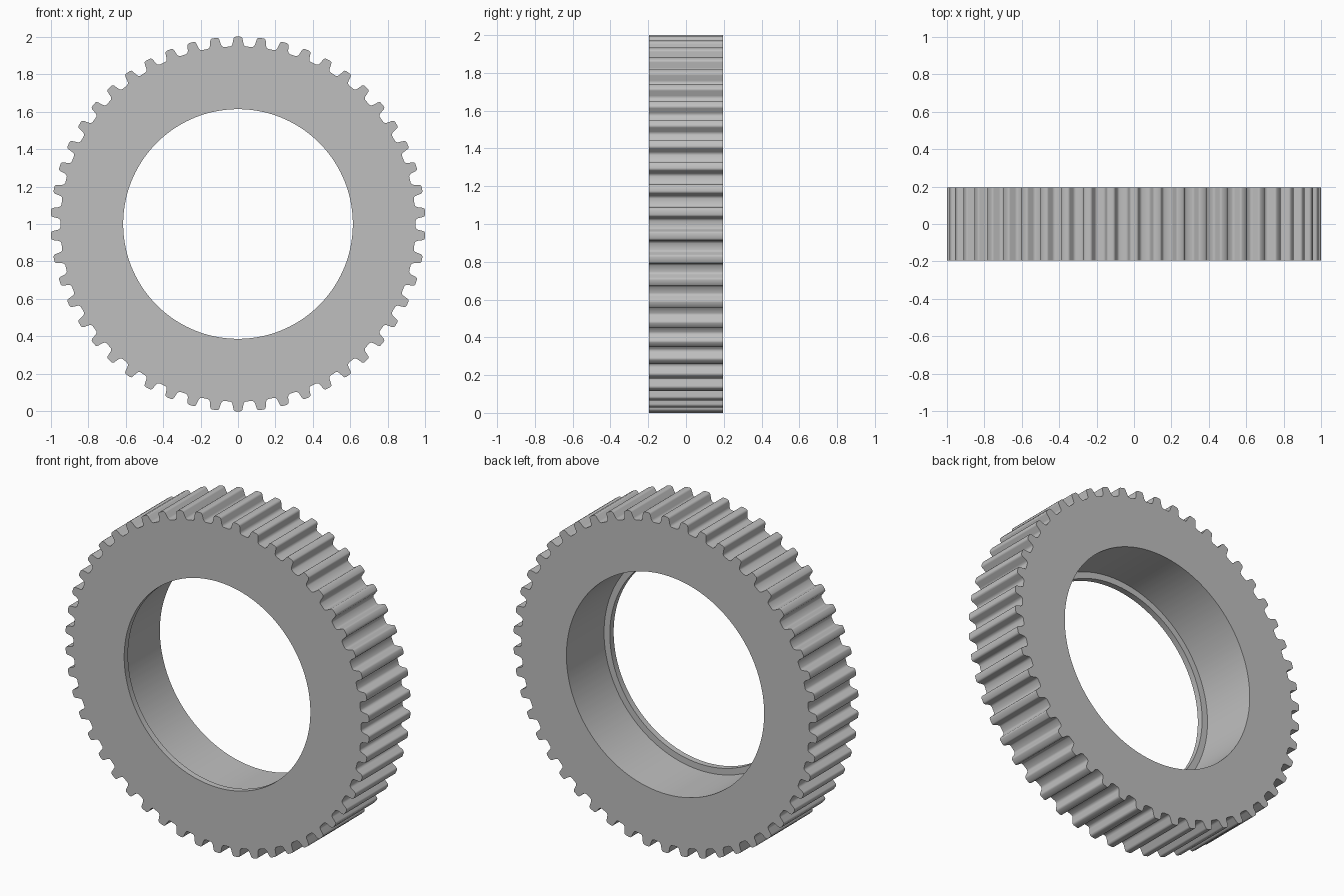
import bpy, bmesh
from math import sin, cos, atan2, pi, radians

cube = bpy.data.objects.get("Cube")
if cube:
    bpy.data.objects.remove(cube, do_unlink=True)

TEETH = 50
HALF_WIDTH = 0.195
LIP_DEPTH = 0.036
LIP_RADIUS = 0.613
BORE_RADIUS = 0.651

# Half of one tooth: sideways offset and height from the axis, tip to root
half_tooth = [(0.013, 1.0), (0.020, 0.997), (0.024, 0.990),
              (0.030, 0.960), (0.035, 0.951), (0.043, 0.947)]
tooth = [(-u, r) for u, r in reversed(half_tooth)] + half_tooth

# Toothed outline, repeated around the axis
outline = []
for i in range(TEETH):
    a = 2 * pi * i / TEETH
    for u, r in tooth:
        outline.append((u * cos(a) + r * sin(a), r * cos(a) - u * sin(a)))


def circle(radius):
    """Round outline lined up with the toothed one."""
    angles = [atan2(x, z) for x, z in outline]
    return [(radius * sin(a), radius * cos(a)) for a in angles]


# Closed cross-section: toothed rim, front face, thin front lip, wide bore, back face
front, back = -HALF_WIDTH, HALF_WIDTH
step = front + LIP_DEPTH
sections = [(outline, back), (outline, front),
            (circle(LIP_RADIUS), front), (circle(LIP_RADIUS), step),
            (circle(BORE_RADIUS), step), (circle(BORE_RADIUS), back)]

bm = bmesh.new()
rings = [[bm.verts.new((x, y, z + 1)) for x, z in pts] for pts, y in sections]
count = len(outline)
for k, ring in enumerate(rings):
    following = rings[(k + 1) % len(rings)]
    for i in range(count):
        j = (i + 1) % count
        bm.faces.new((ring[i], ring[j], following[j], following[i]))
bmesh.ops.recalc_face_normals(bm, faces=bm.faces)

mesh = bpy.data.meshes.new("toothed_ring")
bm.to_mesh(mesh)
bm.free()
ring_obj = bpy.data.objects.new("toothed_ring", mesh)
bpy.context.collection.objects.link(ring_obj)

# Plain grey material
grey = bpy.data.materials.new("light_grey")
grey.use_nodes = True
colour = (0.52, 0.52, 0.52, 1)
grey.diffuse_color = colour
grey.node_tree.nodes["Principled BSDF"].inputs["Base Color"].default_value = colour
mesh.materials.append(grey)

# Smooth rounds and bore, crisp rims
bpy.ops.object.select_all(action='DESELECT')
ring_obj.select_set(True)
bpy.context.view_layer.objects.active = ring_obj
bpy.ops.object.shade_smooth_by_angle(angle=radians(42))
